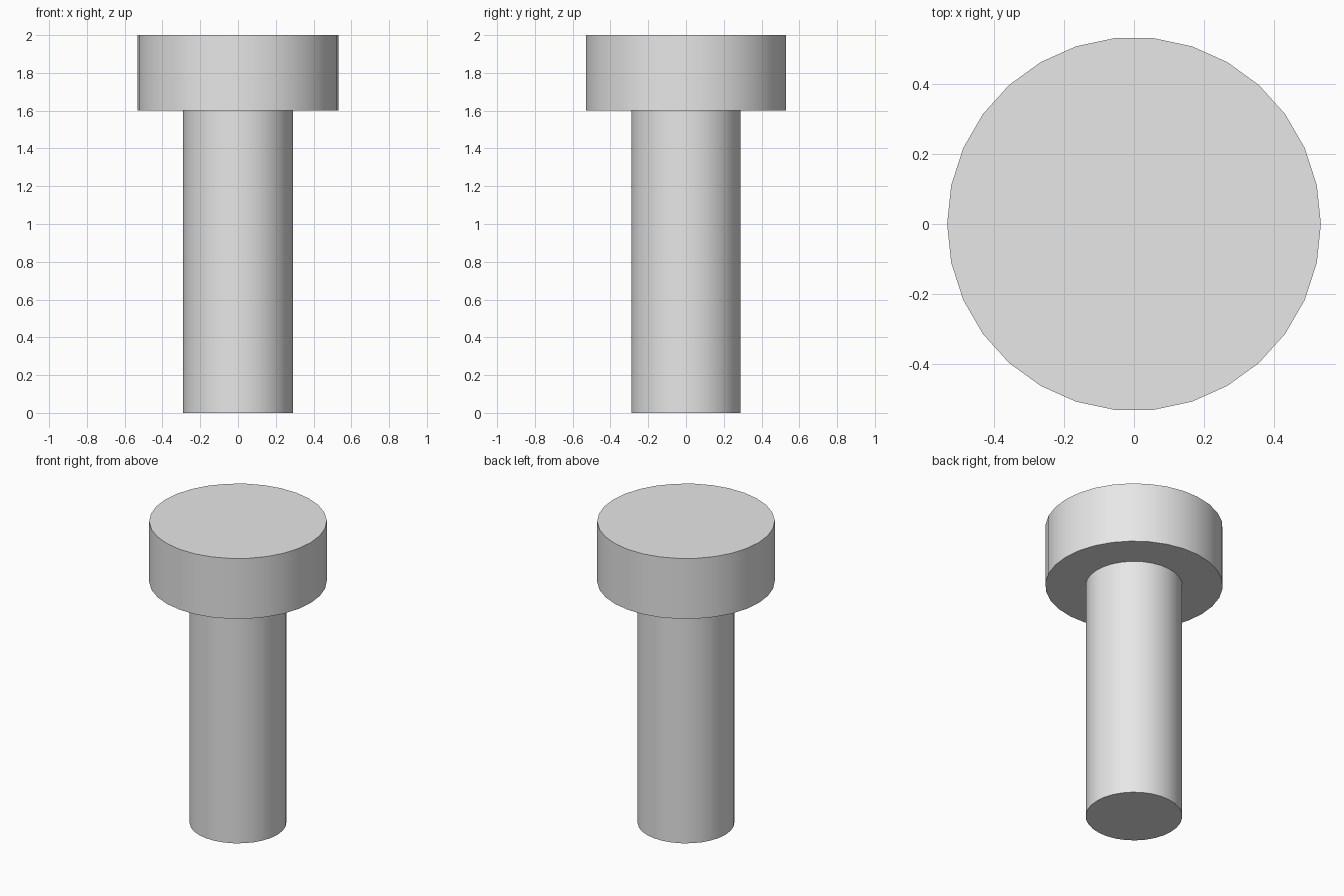
import bpy
import math

cube = bpy.data.objects.get("Cube")
if cube:
    bpy.data.objects.remove(cube, do_unlink=True)

SIDES = 30

# Single plain grey finish
grey = bpy.data.materials.new("plain_grey")
grey.use_nodes = True
colour = (0.8, 0.8, 0.8, 1.0)
grey.diffuse_color = colour
grey.node_tree.nodes["Principled BSDF"].inputs["Base Color"].default_value = colour


def cylinder(name, radius, bottom, top):
    """Upright cylinder with a corner on the x axis and crisp rims."""
    bpy.ops.mesh.primitive_cylinder_add(
        vertices=SIDES, radius=radius, depth=top - bottom,
        location=(0, 0, (bottom + top) / 2), rotation=(0, 0, math.pi / 2))
    obj = bpy.context.object
    obj.name = name
    bpy.ops.object.transform_apply(location=True, rotation=True, scale=True)
    obj.data.materials.append(grey)
    bpy.ops.object.shade_smooth_by_angle(angle=math.radians(30))
    return obj


# Long round shank and the wide flat head on top of it
cylinder("shank", 0.29, 0.0, 1.6)
cylinder("head", 0.533, 1.6, 2.0)
